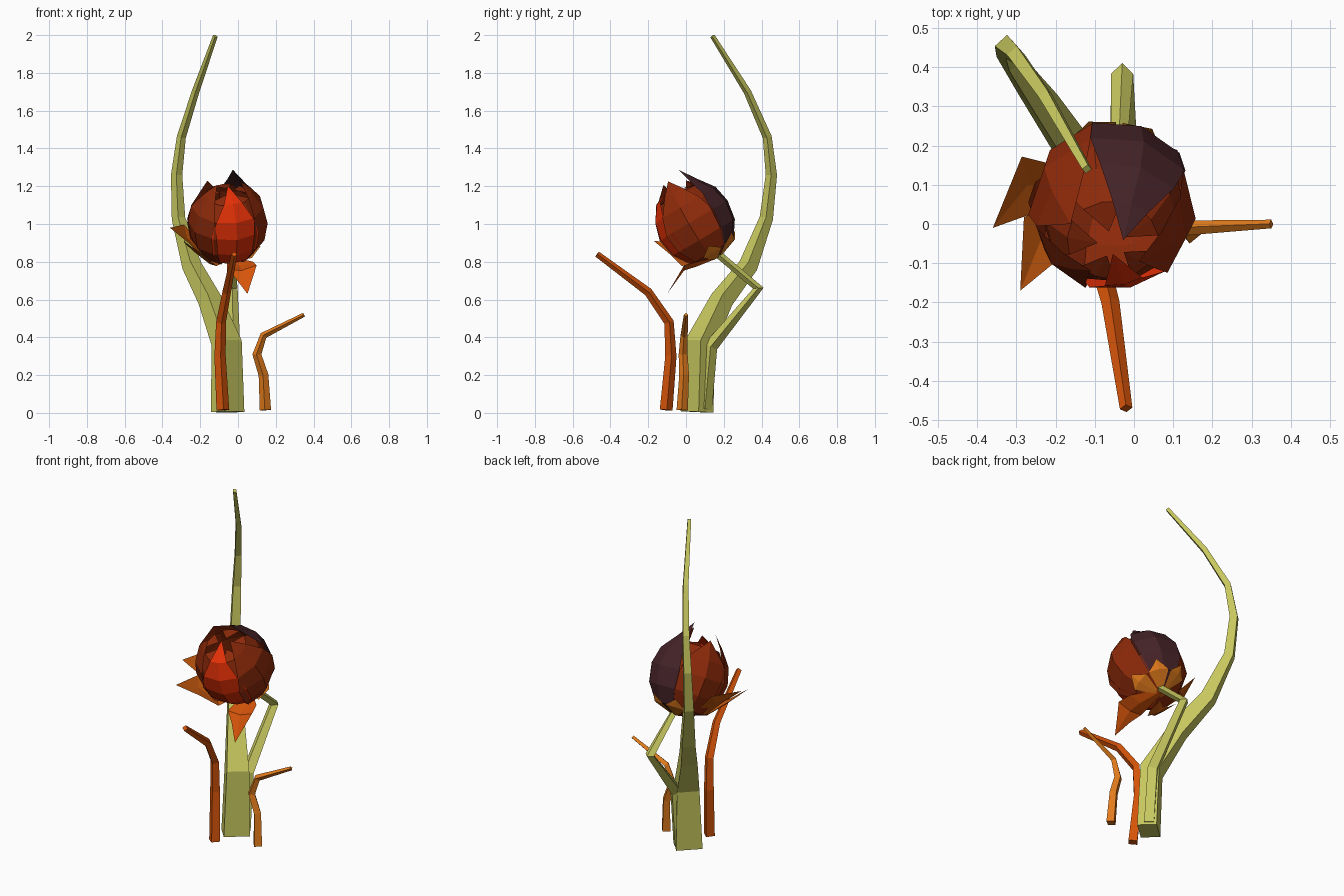
import bpy, bmesh, math
from mathutils import Vector

cube = bpy.data.objects.get("Cube")
if cube:
    bpy.data.objects.remove(cube, do_unlink=True)


def material(name, rgb):
    m = bpy.data.materials.new(name)
    m.use_nodes = True
    m.diffuse_color = (*rgb, 1)
    m.node_tree.nodes["Principled BSDF"].inputs["Base Color"].default_value = (*rgb, 1)
    return m


green = material("stem green", (0.57, 0.57, 0.115))
burnt = material("burnt orange", (0.68, 0.09, 0.003))
amber = material("amber", (0.76, 0.2, 0.012))
red = material("bright red", (0.78, 0.03, 0.002))
rust = material("rust red", (0.27, 0.023, 0.003))
maroon = material("dark maroon", (0.06, 0.017, 0.021))
leaf_orange = material("leaf orange", (0.56, 0.1, 0.004))


def make_object(name, bm, mat):
    bmesh.ops.recalc_face_normals(bm, faces=bm.faces)
    mesh = bpy.data.meshes.new(name)
    bm.to_mesh(mesh)
    bm.free()
    mesh.materials.append(mat)
    obj = bpy.data.objects.new(name, mesh)
    bpy.context.collection.objects.link(obj)
    return obj


def stem(name, path, mat, side, turn=0, flare=()):
    """Tapering four-sided stem through (x, y, z, radius) points; flare widens the lowest rings."""
    bm = bmesh.new()
    pts = [Vector(p[:3]) for p in path]
    side = Vector(side).normalized()
    rings = []
    for i, p in enumerate(pts):
        a, b = pts[max(i - 1, 0)], pts[min(i + 1, len(pts) - 1)]
        if 0 < i < len(pts) - 1:
            tangent = (p - a).normalized() + (b - p).normalized()
        else:
            tangent = b - a
        depth = tangent.cross(side).normalized()
        across = depth.cross(tangent).normalized()
        if i < len(flare):
            across *= flare[i]
        ring = []
        for k in range(4):
            t = math.radians(turn + 90 * k)
            ring.append(bm.verts.new(p + path[i][3] * (across * math.cos(t) + depth * math.sin(t))))
        rings.append(ring)
    for lo, hi in zip(rings, rings[1:]):
        for k in range(4):
            bm.faces.new((lo[k], lo[k - 1], hi[k - 1], hi[k]))
    bm.faces.new(rings[0])
    bm.faces.new(rings[-1])
    return make_object(name, bm, mat)


# Stems and side shoots
stem("main_stem", [(-.055, .058, .005, .075), (-.06, .075, .37, .075), (-.15, .19, .6, .063),
                   (-.245, .33, .78, .052), (-.315, .425, 1.03, .036), (-.325, .452, 1.26, .03),
                   (-.3, .43, 1.46, .024), (-.225, .325, 1.7, .02), (-.12, .14, 1.995, .013)],
     green, (.74, .67, 0), 45, (1.35, 1.15))
stem("flower_stem", [(-.025, .1, .02, .038), (-.025, .13, .35, .037),
                     (-.03, .383, .66, .028), (-.04, .17, .84, .02)], green, (1, 0, 0))
stem("front_shoot", [(-.08, -.105, .015, .034), (-.095, -.08, .3, .03), (-.09, -.09, .48, .026),
                     (-.06, -.2, .64, .023), (-.02, -.47, .84, .016)], burnt, (1, .1, 0))
stem("left_shoot", [(.145, -.02, .015, .03), (.135, -.01, .2, .026), (.1, -.015, .31, .024),
                    (.135, -.01, .41, .019), (.35, 0, .52, .011)], amber, (.1, 1, 0))

# Flower frame: axis leans to the front
centre = Vector((-.055, .05, 1.0))
axis = Vector((0, -.51, .86))
low = Vector((0, -.86, -.51))
# Bud profile rows: radius, height along axis, share of the petal's half width
ROWS = [(.03, -.2, .9), (.13, -.165, 1), (.19, -.08, 1), (.207, .02, 1), (.185, .11, .85), (.125, .19, .6)]


def petal(name, angle, mat, half=40, tip=(.065, .255), scale=1.0, count=6):
    """Pointed petal wrapped on the bud, with a ridge down its middle."""
    bm = bmesh.new()

    def place(r, h, deg):
        t = math.radians(deg)
        out = Vector((1, 0, 0)) * math.cos(t) + low * math.sin(t)
        return bm.verts.new(centre + (out * r + axis * h) * scale)

    rows = [[place(r * (1 if s else .985), h, angle + s * half * w) for s in (-1, 0, 1)]
            for r, h, w in ROWS[:count]]
    for lo, hi in zip(rows, rows[1:]):
        for k in range(2):
            bm.faces.new((lo[k], lo[k + 1], hi[k + 1], hi[k]))
    end = place(*tip, angle)
    for k in range(2):
        bm.faces.new((rows[-1][k], rows[-1][k + 1], end))
    return make_object(name, bm, mat)


# Inner petals, then outer petals
for i, angle in enumerate((40, 112, 184, 256, 328)):
    petal(f"inner_petal_{i + 1}", angle, rust, 42, (.04, .21), .94)
petal("front_petal", 76, red, 38, (.005, .235), 1.02)
petal("left_petal", 8, rust, 42, scale=1.05)
petal("right_front_petal", 145, rust, 40, scale=1.04)
petal("right_back_petal", 215, rust, 40, (.125, .215), 1.04, 5)
petal("back_petal", 292, maroon, 37, (.07, .28), 1.05)

# Short sepals hugging the base of the bud
for i, angle in enumerate((250, 305, 0)):
    petal(f"base_sepal_{i + 1}", angle, amber, 24, (.165, -.125), 1.07, 2)


def leaf(name, path, mat, across):
    """Folded leaf through (x, y, z, half width) points, ending in a point."""
    bm = bmesh.new()
    across = Vector(across).normalized()
    rows = []
    for x, y, z, w in path[:-1]:
        p = Vector((x, y, z))
        rows.append([bm.verts.new(p - across * w), bm.verts.new(p - Vector((0, 0, w * .2))),
                     bm.verts.new(p + across * w)])
    end = bm.verts.new(path[-1][:3])
    for lo, hi in zip(rows, rows[1:]):
        for k in range(2):
            bm.faces.new((lo[k], lo[k + 1], hi[k + 1], hi[k]))
    for k in range(2):
        bm.faces.new((rows[-1][k], rows[-1][k + 1], end))
    return make_object(name, bm, mat)


# Loose sepals curling away from the bud
leaf("hanging_sepal", [(-.04, .16, .82, .02), (.01, .06, .79, .07), (.02, -.01, .77, .08),
                       (.035, -.045, .715, .045), (.05, -.1, .63, 0)], burnt, (1, 0, .15))
leaf("right_sepal", [(-.06, .16, .82, .02), (-.17, .09, .84, .07), (-.27, .1, .945, .09),
                     (-.36, -.01, .98, 0)], leaf_orange, (-.2, .9, .65))
leaf("right_front_sepal", [(-.06, .15, .82, .02), (-.15, .02, .8, .06), (-.235, -.035, .87, .075),
                           (-.29, -.17, .91, 0)], leaf_orange, (.65, -.75, -.4))
